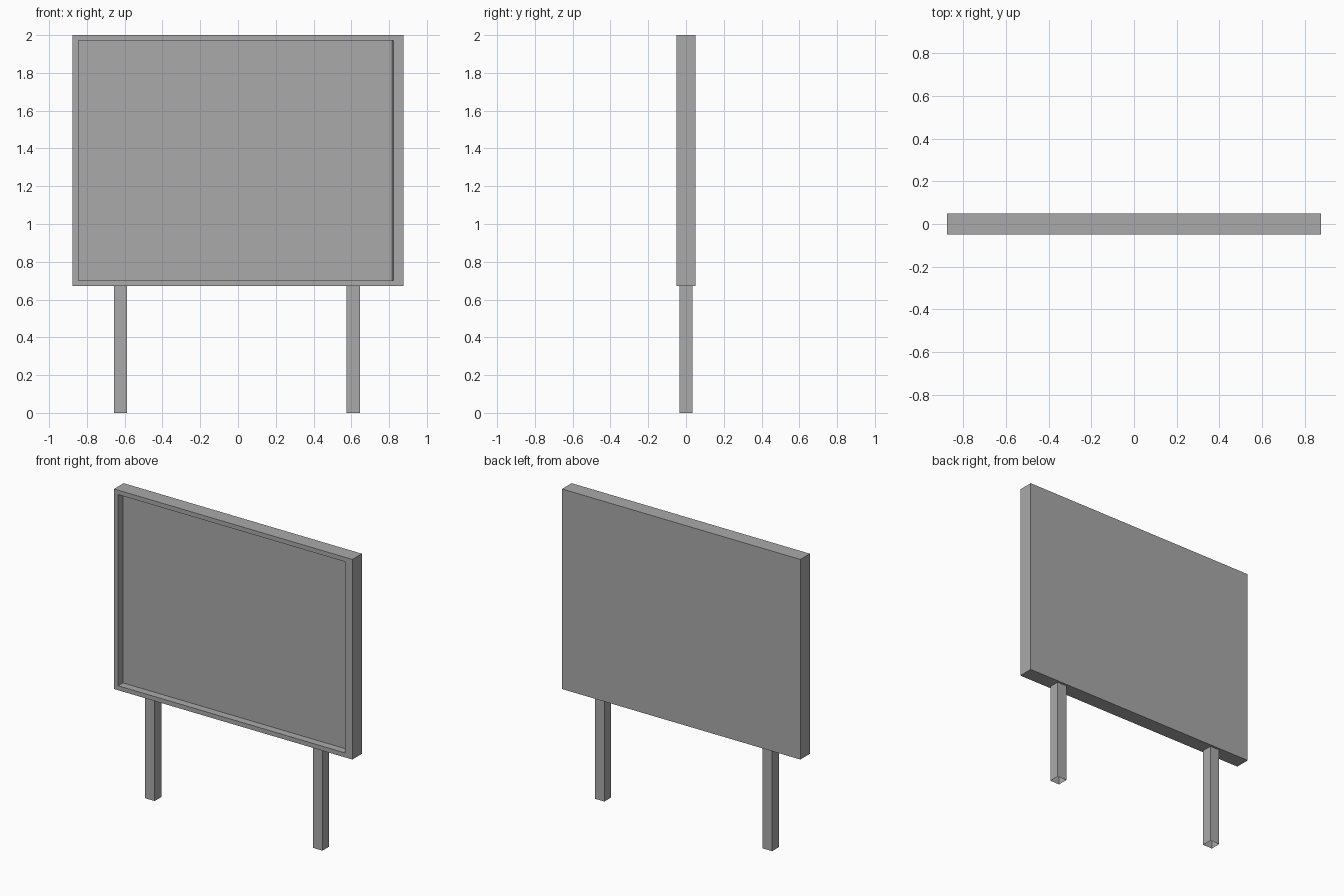
import bpy
import bmesh
from mathutils import Vector

cube = bpy.data.objects.get("Cube")
if cube:
    bpy.data.objects.remove(cube, do_unlink=True)

grey = bpy.data.materials.new("plain grey")
grey.use_nodes = True
colour = (0.4, 0.4, 0.4, 1)
grey.diffuse_color = colour
grey.node_tree.nodes["Principled BSDF"].inputs["Base Color"].default_value = colour


def box(bm, low, high):
    """Add an axis-aligned box between two corners."""
    low, high = Vector(low), Vector(high)
    verts = bmesh.ops.create_cube(bm, size=1)["verts"]
    for v in verts:
        v.co = (low + high) / 2 + v.co * (high - low)
    bm.normal_update()


def face_towards(bm, axis):
    return max(bm.faces, key=lambda f: f.normal.dot(Vector(axis)))


def finish(bm, name):
    mesh = bpy.data.meshes.new(name)
    bm.to_mesh(mesh)
    bm.free()
    mesh.materials.append(grey)
    obj = bpy.data.objects.new(name, mesh)
    bpy.context.collection.objects.link(obj)
    return obj


# Board with a framed, sunken front panel
bm = bmesh.new()
box(bm, (-0.875, -0.05, 0.672), (0.875, 0.05, 2))
panel = face_towards(bm, (0, -1, 0))
bmesh.ops.inset_individual(bm, faces=[panel], thickness=0.042)
for v in panel.verts:
    if v.co.x > 0:
        v.co.x = 0.822
panel = bmesh.ops.extrude_discrete_faces(bm, faces=[panel])["faces"][0]
for v in panel.verts:
    v.co.y = 0
    if v.co.x > 0:
        v.co.x -= 0.006
finish(bm, "board")

# Square hollow legs, open at both hidden ends
for name, x in (("right_leg", -0.622), ("left_leg", 0.61)):
    bm = bmesh.new()
    box(bm, (x - 0.035, -0.035, 0), (x + 0.035, 0.035, 0.672))
    ends = [face_towards(bm, (0, 0, s)) for s in (-1, 1)]
    bmesh.ops.delete(bm, geom=ends, context="FACES_ONLY")
    finish(bm, name)
